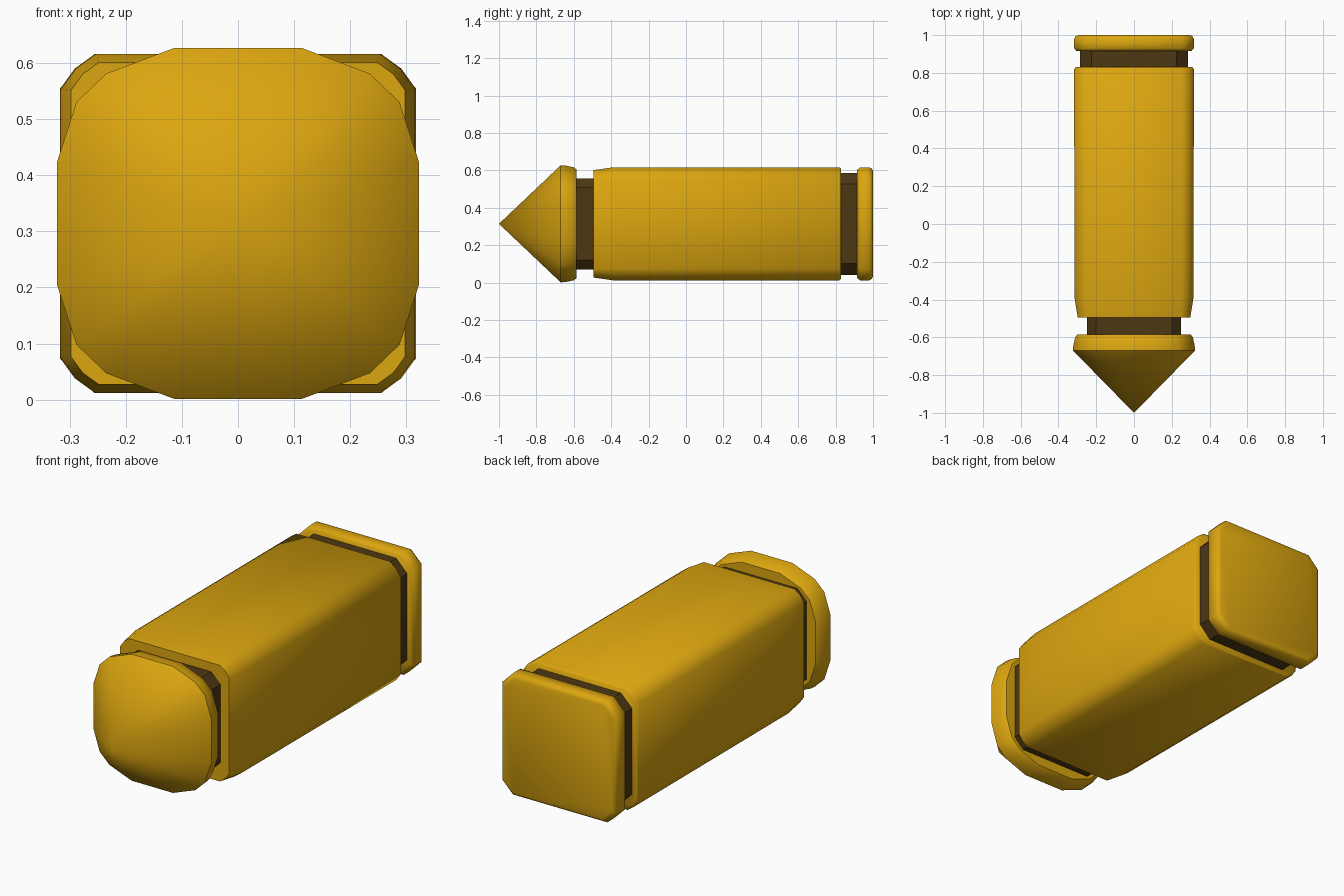
import bpy
import math

cube = bpy.data.objects.get("Cube")
if cube:
    bpy.data.objects.remove(cube, do_unlink=True)

MID = 0.314  # height of the long axis


def material(name, rgb, rough):
    m = bpy.data.materials.new(name)
    m.use_nodes = True
    m.diffuse_color = (*rgb, 1)
    b = m.node_tree.nodes["Principled BSDF"]
    b.inputs["Base Color"].default_value = (*rgb, 1)
    b.inputs["Roughness"].default_value = rough
    return m


gold = material("gold", (0.71, 0.38, 0.005), 0.5)
brown = material("dark brown", (0.075, 0.038, 0.006), 0.6)


def mirrored(quarter):
    """Complete a ring from the points of its +x +z quarter."""
    right = quarter + [(x, -z) for x, z in reversed(quarter)]
    return right + [(-x, z) for x, z in reversed(right)]


def chamfered(w, h, c):
    """Rectangular section with softened chamfered corners."""
    k = c * 0.42
    return mirrored([(w - c, h), (w - k, h - k), (w, h - c)])


def octagonal(w, h, c):
    return mirrored([(w - c, h), (w, h - c)])


def loft(name, rings, mat, tip=None, angle=50):
    """Skin equal-sized rings along y, capped, with an optional front point."""
    n = len(rings[0][1])
    verts = [(x, y, MID + z) for y, ring in rings for x, z in ring]
    faces = []
    for r in range(len(rings) - 1):
        for i in range(n):
            a, b = r * n + i, r * n + (i + 1) % n
            faces.append((a, b, b + n, a + n))
    last = len(verts) - n
    faces.append(tuple(range(last, last + n)))
    if tip is None:
        faces.append(tuple(reversed(range(n))))
    else:
        verts.append((0, tip, MID))
        faces += [(len(verts) - 1, (i + 1) % n, i) for i in range(n)]
    mesh = bpy.data.meshes.new(name)
    mesh.from_pydata(verts, [], faces)
    mesh.materials.append(mat)
    obj = bpy.data.objects.new(name, mesh)
    bpy.context.collection.objects.link(obj)
    bpy.ops.object.select_all(action="DESELECT")
    obj.select_set(True)
    bpy.context.view_layer.objects.active = obj
    # make all faces point outward
    bpy.ops.object.mode_set(mode="EDIT")
    bpy.ops.mesh.select_all(action="SELECT")
    bpy.ops.mesh.normals_make_consistent(inside=False)
    bpy.ops.object.mode_set(mode="OBJECT")
    bpy.ops.object.shade_smooth_by_angle(angle=math.radians(angle))
    return obj


# Pointed nose with a rounded many-sided rim
rim = [(0.113, 0.313), (0.235, 0.267), (0.288, 0.216), (0.323, 0.108)]


def nose_ring(s):
    return mirrored([(x * s, z * s) for x, z in rim])


loft("pointed_nose", [(-0.67, nose_ring(1)), (-0.645, nose_ring(0.995)),
                      (-0.60, nose_ring(0.965)), (-0.585, nose_ring(0.93))],
     gold, tip=-1.0, angle=40)

# Recessed dark collars
loft("front_neck", [(-0.60, octagonal(0.25, 0.243, 0.05)),
                    (-0.48, octagonal(0.25, 0.243, 0.05))], brown, angle=30)
loft("rear_neck", [(0.81, octagonal(0.285, 0.273, 0.06)),
                   (0.93, octagonal(0.285, 0.273, 0.06))], brown, angle=30)

# Long main body, tapered slightly at the front
loft("main_body", [(-0.495, chamfered(0.298, 0.287, 0.05)),
                   (-0.39, chamfered(0.315, 0.302, 0.062)),
                   (0.82, chamfered(0.317, 0.302, 0.062)),
                   (0.83, chamfered(0.309, 0.294, 0.06))], gold)

# Rear end plate with softened edges
loft("end_plate", [(0.915, octagonal(0.304, 0.289, 0.057)),
                   (0.93, octagonal(0.317, 0.302, 0.061)),
                   (0.98, octagonal(0.317, 0.302, 0.061)),
                   (0.994, octagonal(0.309, 0.294, 0.058)),
                   (1.0, octagonal(0.297, 0.282, 0.055))], gold)
